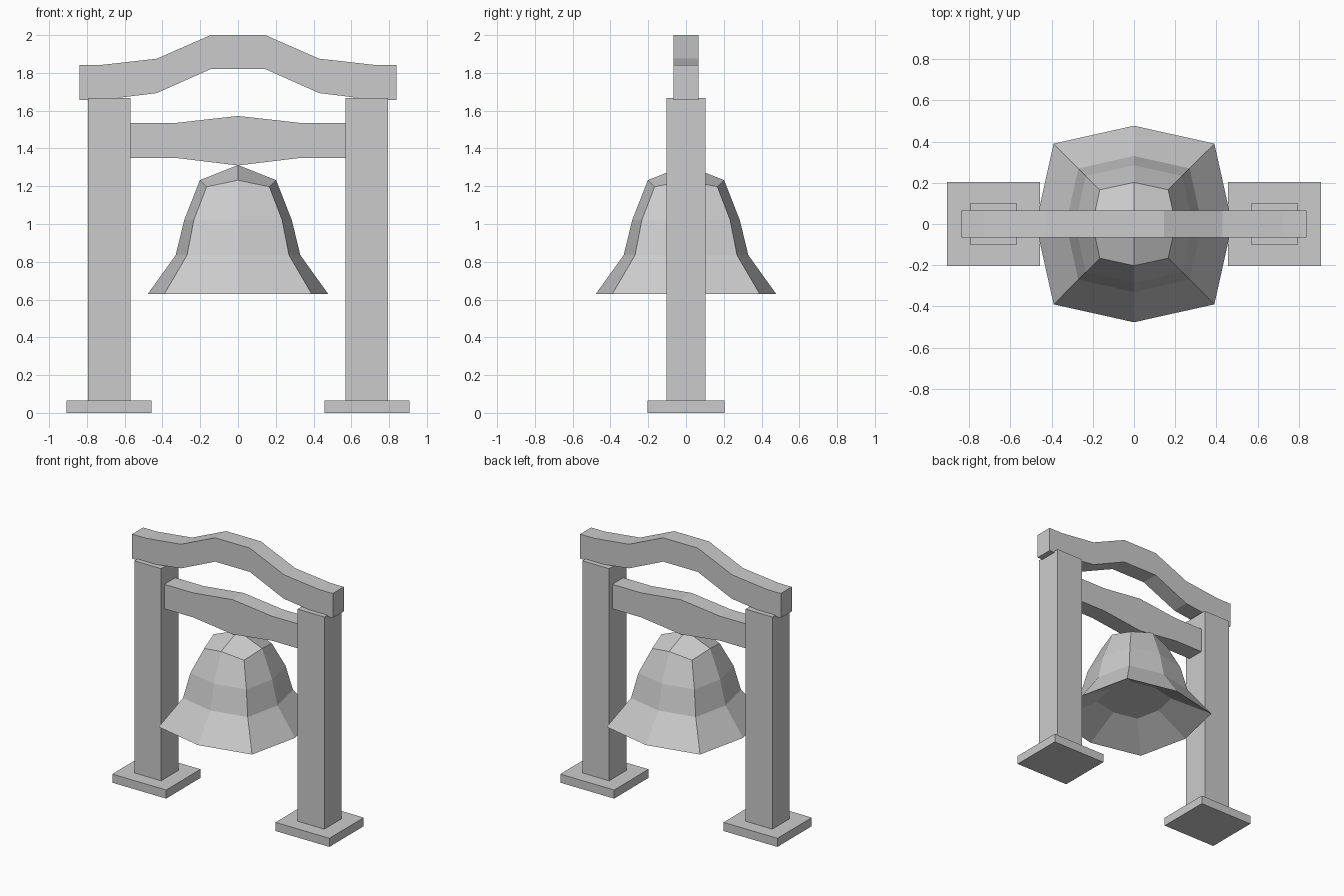
import bpy, bmesh

if "Cube" in bpy.data.objects:
    bpy.data.objects.remove(bpy.data.objects["Cube"])


def make_object(name, bm):
    bmesh.ops.recalc_face_normals(bm, faces=bm.faces[:])
    mesh = bpy.data.meshes.new(name)
    bm.to_mesh(mesh)
    bm.free()
    obj = bpy.data.objects.new(name, mesh)
    bpy.context.collection.objects.link(obj)
    return obj


def box(name, x, z0, z1, hx, hy):
    bm = bmesh.new()
    bmesh.ops.create_cube(bm, size=1)
    for v in bm.verts:
        v.co.x = x + v.co.x * 2 * hx
        v.co.y *= 2 * hy
        v.co.z = z0 + (v.co.z + 0.5) * (z1 - z0)
    return make_object(name, bm)


def beam(name, stations, hy):
    """Sweep a rectangle through (x, bottom, top) stations, mirrored in x."""
    path = [(-x, b, t) for x, b, t in reversed(stations) if x > 0] + stations
    bm = bmesh.new()
    rings = [[bm.verts.new((x, y, z)) for y, z in
              ((-hy, b), (hy, b), (hy, t), (-hy, t))] for x, b, t in path]
    for r, s in zip(rings, rings[1:]):
        for i in range(4):
            j = (i + 1) % 4
            bm.faces.new((r[i], r[j], s[j], s[i]))
    bm.faces.new(rings[0])
    bm.faces.new(rings[-1])
    return make_object(name, bm)


# Posts and footings
for side, sx in (("left", -1), ("right", 1)):
    box(f"{side}_footing", sx * 0.682, 0, 0.065, 0.225, 0.205)
    box(f"{side}_post", sx * 0.682, 0.065, 1.667, 0.112, 0.103)

# Curved top beam and the bell-carrying crossbeam
beam("top_beam", [(0.145, 1.82, 2.0), (0.43, 1.693, 1.875),
                  (0.725, 1.657, 1.842), (0.838, 1.657, 1.842)], 0.066)
beam("crossbeam", [(0, 1.31, 1.572), (0.33, 1.35, 1.535),
                   (0.57, 1.35, 1.535)], 0.066)

# Bell: squarish eight-sided rings (axis radius, corner offset, axis z, corner z)
AROUND = [(1, 0), (1, 1), (0, 1), (-1, 1), (-1, 0), (-1, -1), (0, -1), (1, -1)]
RINGS = [(0.202, 0.166, 1.232, 1.197), (0.285, 0.234, 1.02, 1.02),
         (0.33, 0.27, 0.835, 0.835), (0.477, 0.39, 0.63, 0.63),
         (0.228, 0.187, 0.77, 0.77)]
bm = bmesh.new()
rings = []
for axis, corner, za, zc in RINGS:
    rings.append([bm.verts.new((x * corner, y * corner, zc) if x and y
                               else (x * axis, y * axis, za)) for x, y in AROUND])
for r, s in zip(rings, rings[1:]):
    for i in range(8):
        j = (i + 1) % 8
        bm.faces.new((r[i], r[j], s[j], s[i]))
bm.faces.new(rings[-1])
# Peaked crown of four quads
apex = bm.verts.new((0, 0, 1.312))
for i in range(0, 8, 2):
    bm.faces.new((apex, rings[0][i], rings[0][i + 1], rings[0][(i + 2) % 8]))
make_object("bell", bm)
